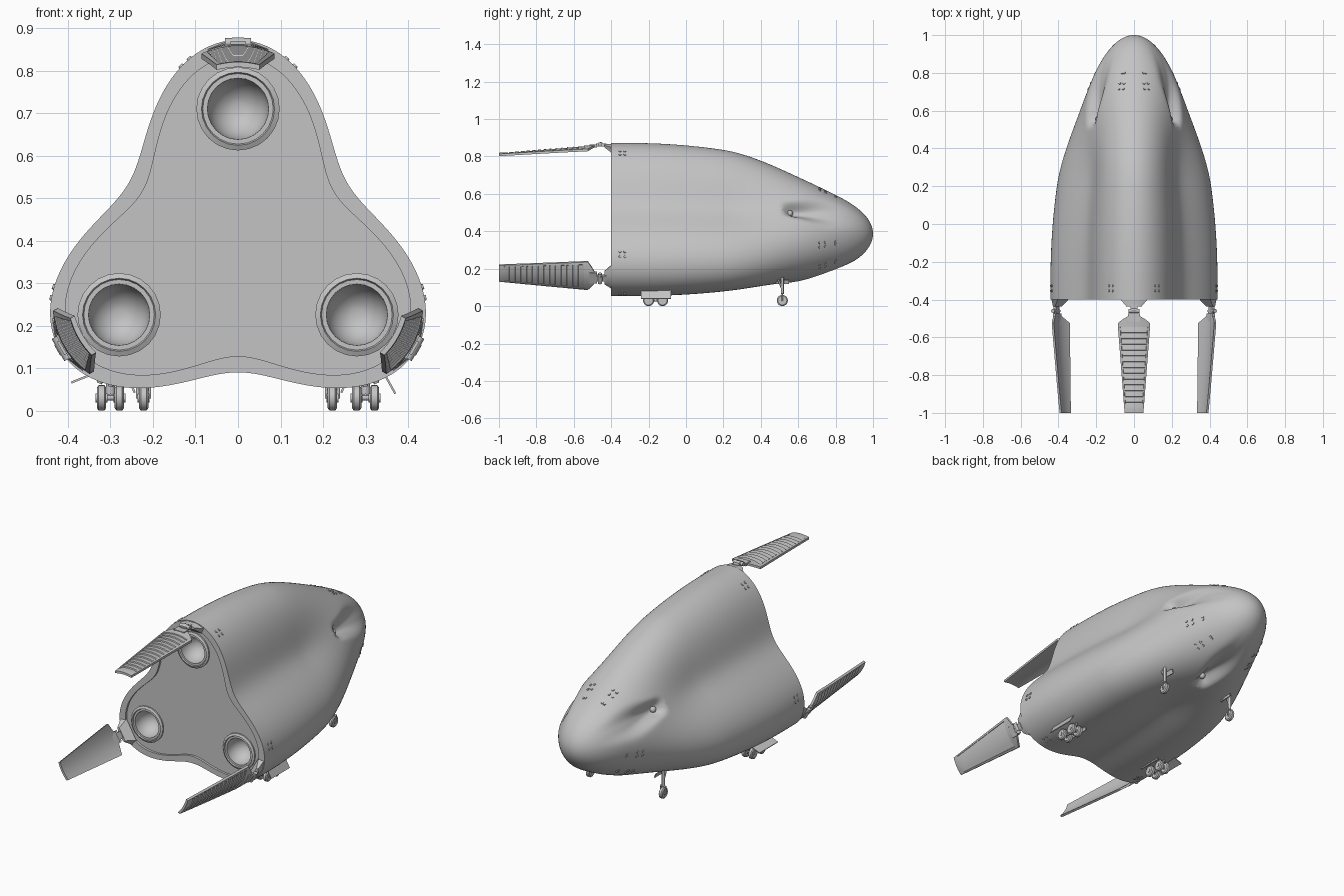
import bpy, bmesh, math
from mathutils import Matrix, Vector

if "Cube" in bpy.data.objects:
    bpy.data.objects.remove(bpy.data.objects["Cube"])

ZC = 0.387          # height of the hull axis
TAU = 2 * math.pi
grey = bpy.data.materials.new("hull_grey")
grey.diffuse_color = (0.55, 0.55, 0.55, 1)
grey.use_nodes = True
grey.node_tree.nodes["Principled BSDF"].inputs["Base Color"].default_value = grey.diffuse_color


def finish(name, bm, matrix=None, angle=35):
    bmesh.ops.recalc_face_normals(bm, faces=bm.faces)
    mesh = bpy.data.meshes.new(name)
    bm.to_mesh(mesh)
    bm.free()
    if matrix:
        mesh.transform(matrix)
    mesh.materials.append(grey)
    ob = bpy.data.objects.new(name, mesh)
    bpy.context.collection.objects.link(ob)
    bpy.context.view_layer.objects.active = ob
    ob.select_set(True)
    bpy.ops.object.shade_smooth_by_angle(angle=math.radians(angle))
    ob.select_set(False)
    return ob


def lobe(k):
    """Turns a part built on the top lobe onto lobe k."""
    return Matrix.Translation((0, 0, ZC)) @ Matrix.Rotation(k * TAU / 3, 4, 'Y')


def smooth(a, b, v):
    u = min(1, max(0, (v - a) / (b - a)))
    return u * u * (3 - 2 * u)


def hull_point(y, t):
    """Point on the hull; t is the angle from the top lobe."""
    s = math.sqrt(max(0, 1 - max(0, (y + 0.3) / 1.3) ** 2))
    m = 1 - smooth(0.2, 0.85, y)
    r = s * (0.387 + 0.094 * m * math.cos(3 * t) + 0.004 * m * math.cos(6 * t))
    # scooped channels between the lobes near the nose
    d = (t % (TAU / 3)) - TAU / 6
    depth = 0.055 * smooth(0.51, 0.57, y) * (1 - smooth(0.56, 0.97, y))
    width = 0.13 + 0.17 * smooth(0.53, 0.8, y)
    r -= depth * math.exp(-abs(d / width) ** 3)
    return Vector((r * math.sin(t), y, ZC + r * math.cos(t)))


def hull_frame(y, t):
    p = hull_point(y, t)
    a = hull_point(y + 0.004, t) - hull_point(y - 0.004, t)
    b = hull_point(y, t + 0.01) - hull_point(y, t - 0.01)
    n = a.cross(b).normalized()
    if n.dot(p - Vector((0, y, ZC))) < 0:
        n = -n
    return Matrix.Translation(p) @ n.to_track_quat('Z', 'Y').to_matrix().to_4x4()


def box(bm, x0, x1, y0, y1, z0, z1):
    m = Matrix.Translation(((x0 + x1) / 2, (y0 + y1) / 2, (z0 + z1) / 2))
    bmesh.ops.create_cube(bm, size=1, matrix=m @ Matrix.Diagonal((x1 - x0, y1 - y0, z1 - z0, 1)))


def rod(bm, a, b, r, r2=None, seg=14):
    a, b = Vector(a), Vector(b)
    m = Matrix.Translation((a + b) / 2) @ (b - a).to_track_quat('Z', 'Y').to_matrix().to_4x4()
    bmesh.ops.create_cone(bm, cap_ends=True, segments=seg, radius1=r, radius2=r if r2 is None else r2,
                          depth=(b - a).length, matrix=m)


def bridge(bm, a, b):
    n = len(a)
    for i in range(n):
        bm.faces.new((a[i], a[(i + 1) % n], b[(i + 1) % n], b[i]))


# Hull: three-lobed shell with a recessed rear bulkhead
N, ROWS = 180, 90
bm = bmesh.new()
rings = []
start = math.asin(-0.1 / 1.3)
for j in range(ROWS):
    y = -0.3 + 1.3 * math.sin(start + (math.pi / 2 - start) * j / ROWS)
    rings.append([bm.verts.new(hull_point(y, TAU * i / N)) for i in range(N)])
for a, b in zip(rings, rings[1:]):
    bridge(bm, a, b)
tip = bm.verts.new((0, 1, ZC))
for i in range(N):
    bm.faces.new((rings[-1][i], rings[-1][(i + 1) % N], tip))
previous = rings[0]
for y in (-0.4, -0.387):
    ring = []
    for v in rings[0]:
        d = Vector((v.co.x, 0, v.co.z - ZC))
        d *= 1 - 0.038 / d.length
        ring.append(bm.verts.new((d.x, y, ZC + d.z)))
    bridge(bm, previous, ring)
    previous = ring
edges = [bm.edges.get((previous[i], previous[(i + 1) % N])) for i in range(N)]
for k in range(3):
    c = lobe(k) @ Vector((0, -0.387, 0.323))
    circle = [bm.verts.new(c + Vector((0.09 * math.cos(TAU * i / 24), 0, 0.09 * math.sin(TAU * i / 24))))
              for i in range(24)]
    edges += [bm.edges.new((circle[i], circle[(i + 1) % 24])) for i in range(24)]
bmesh.ops.triangle_fill(bm, use_beauty=True, edges=edges, normal=(0, -1, 0))
finish("hull", bm)

# Nozzles: stepped ring around a deep round bowl
profile = [(0.098, -0.38), (0.098, -0.394), (0.086, -0.40), (0.083, -0.394), (0.072, -0.394)]
profile += [(0.072 * math.cos(a * math.pi / 16), -0.385 + 0.085 * math.sin(a * math.pi / 16)) for a in range(8)]
for k in range(3):
    bm = bmesh.new()
    loops = [[bm.verts.new((r * math.cos(TAU * i / 24), y, 0.323 + r * math.sin(TAU * i / 24)))
              for i in range(24)] for r, y in profile]
    for a, b in zip(loops, loops[1:]):
        bridge(bm, a, b)
    bm.faces.new(loops[-1])
    finish("nozzle", bm, lobe(k))

# Tail flaps: tapered curved plates with shallow slats on the outside
stations = [(-0.49, 0.035, 0), (-0.505, 0.06, 0), (-0.525, 0.086, 0), (-0.545, 0.085, 0)]
SLATS = 14
for i in range(SLATS):
    y0, y1 = (-0.545 - 0.43 * (i + f) / SLATS for f in (0.04, 0.96))
    for y, drop in ((y0, 0.005), (y1, 0.0)):
        stations.append((y, 0.085 - 0.035 * (-0.545 - y) / 0.455, drop))
stations += [(-0.98, 0.051, 0), (-1.0, 0.05, 0)]
columns = [-1, -0.86, -0.84, -0.5, -0.17, 0.17, 0.5, 0.84, 0.86, 1]
for k in range(3):
    bm = bmesh.new()
    sections = []
    for y, w, drop in stations:
        peak = 0.86 - ZC + (y + 0.52) * 0.04 / 0.48
        arc = [(u * w, y, peak - (u * w) ** 2 / 0.38) for u in columns]
        top = [(x, yy, z - (drop if abs(u) < 0.85 else 0)) for u, (x, yy, z) in zip(columns, arc)]
        low = [(x, yy, z - 0.012) for x, yy, z in reversed(arc)]
        sections.append([bm.verts.new(p) for p in top + low])
    for a, b in zip(sections, sections[1:]):
        bridge(bm, a, b)
    bm.faces.new(sections[0])
    bm.faces.new(sections[-1])
    finish("tail_flap", bm, lobe(k), 15)

    # Hinge arm, pin and lugs
    bm = bmesh.new()
    box(bm, -0.032, 0.032, -0.515, -0.475, 0.461, 0.476)
    box(bm, -0.018, 0.018, -0.48, -0.425, 0.466, 0.482)
    rod(bm, (-0.03, -0.46, 0.478), (0.03, -0.46, 0.478), 0.011)
    rod(bm, (-0.014, -0.455, 0.482), (0.014, -0.455, 0.482), 0.009)
    finish("flap_hinge", bm, lobe(k))

    # Bracket fixed to the rear rim
    bm = bmesh.new()
    outer = [bm.verts.new(p) for p in ((-0.075, -0.395, 0.462), (-0.03, -0.395, 0.48), (0.03, -0.395, 0.48),
                                       (0.075, -0.395, 0.462), (0.06, -0.395, 0.43), (-0.06, -0.395, 0.43))]
    inner = [bm.verts.new(p) for p in ((-0.04, -0.437, 0.472), (-0.025, -0.437, 0.478), (0.025, -0.437, 0.478),
                                       (0.04, -0.437, 0.472), (0.036, -0.437, 0.462), (-0.036, -0.437, 0.462))]
    bridge(bm, outer, inner)
    bm.faces.new(outer)
    bm.faces.new(inner)
    finish("flap_bracket", bm, lobe(k))

    # Small thruster ports in clusters on both shoulders of each lobe
    bm = bmesh.new()
    for side in (-1, 1):
        t0 = k * TAU / 3 + side * math.radians(16)
        for y, rows, dt in ((-0.34, (-0.013, 0.013), 0.026), (0.73, (-0.015, 0.015), 0.05), (0.80, (0,), 0.03)):
            for dy in rows:
                for e in (-1, 1):
                    f = hull_frame(y + dy, t0 + e * dt)
                    bmesh.ops.create_cone(bm, cap_ends=True, segments=12, radius1=0.008, radius2=0.006,
                                          depth=0.008, matrix=f)
    finish("thruster_ports", bm)

    # Round jet at the rear end of each channel
    bm = bmesh.new()
    p = hull_point(0.555, (k + 0.5) * TAU / 3)
    bmesh.ops.create_uvsphere(bm, u_segments=16, v_segments=10, radius=0.017, matrix=Matrix.Translation(p))
    finish("channel_jet", bm)


def wheel(bm, x, y, r=0.03, w=0.022):
    h = w / 2
    rod(bm, (x - h * 0.6, y, r), (x + h * 0.6, y, r), r, seg=20)
    rod(bm, (x - h, y, r), (x - h * 0.6, y, r), r * 0.8, r, seg=20)
    rod(bm, (x + h * 0.6, y, r), (x + h, y, r), r, r * 0.8, seg=20)
    rod(bm, (x - h - 0.003, y, r), (x + h + 0.003, y, r), r * 0.35)


for s in (-1, 1):
    # Main bogie: four wheels on a beam
    bm = bmesh.new()
    for y in (-0.2, -0.125):
        for x in (0.279, 0.321):
            wheel(bm, s * x, y)
        rod(bm, (s * 0.27, y, 0.03), (s * 0.33, y, 0.03), 0.006)
    rod(bm, (s * 0.3, -0.2, 0.032), (s * 0.3, -0.125, 0.032), 0.008)
    rod(bm, (s * 0.3, -0.162, 0.03), (s * 0.3, -0.162, 0.1), 0.011)
    rod(bm, (s * 0.3, -0.13, 0.035), (s * 0.3, -0.09, 0.1), 0.005)
    finish("main_gear", bm)

    # Forward leg with a single wheel
    bm = bmesh.new()
    wheel(bm, s * 0.222, 0.515)
    for e in (-1, 1):
        rod(bm, (s * 0.222 + e * 0.014, 0.515, 0.028), (s * 0.222 + e * 0.014, 0.515, 0.066), 0.004)
    rod(bm, (s * 0.222 - 0.017, 0.515, 0.066), (s * 0.222 + 0.017, 0.515, 0.066), 0.005)
    rod(bm, (s * 0.222, 0.515, 0.066), (s * 0.222, 0.515, 0.17), 0.008)
    rod(bm, (s * 0.222, 0.515, 0.09), (s * 0.222, 0.485, 0.16), 0.005)
    finish("forward_gear", bm)

    # Open gear doors: outer main door, inner main door, forward door
    tilt = (0.37, 0.04) if s > 0 else (0.392, 0.066)
    for name, (x0, z0), (x1, z1), y0, y1 in (
            ("main_gear_door", (0.345, 0.085), tilt, -0.24, -0.08),
            ("inner_gear_door", (0.255, 0.07), (0.243, 0.042), -0.23, -0.1),
            ("forward_gear_door", (0.2, 0.14), (0.192, 0.118), 0.48, 0.55)):
        bm = bmesh.new()
        a, b = Vector((s * x0, 0, z0)), Vector((s * x1, 0, z1))
        d = b - a
        n = Vector((-d.z, 0, d.x)).normalized() * 0.0025
        ends = [[bm.verts.new(p + Vector((0, y, 0))) for p in (a + n, b + n, b - n, a - n)] for y in (y0, y1)]
        bridge(bm, *ends)
        bm.faces.new(ends[0])
        bm.faces.new(ends[1])
        finish(name, bm)
